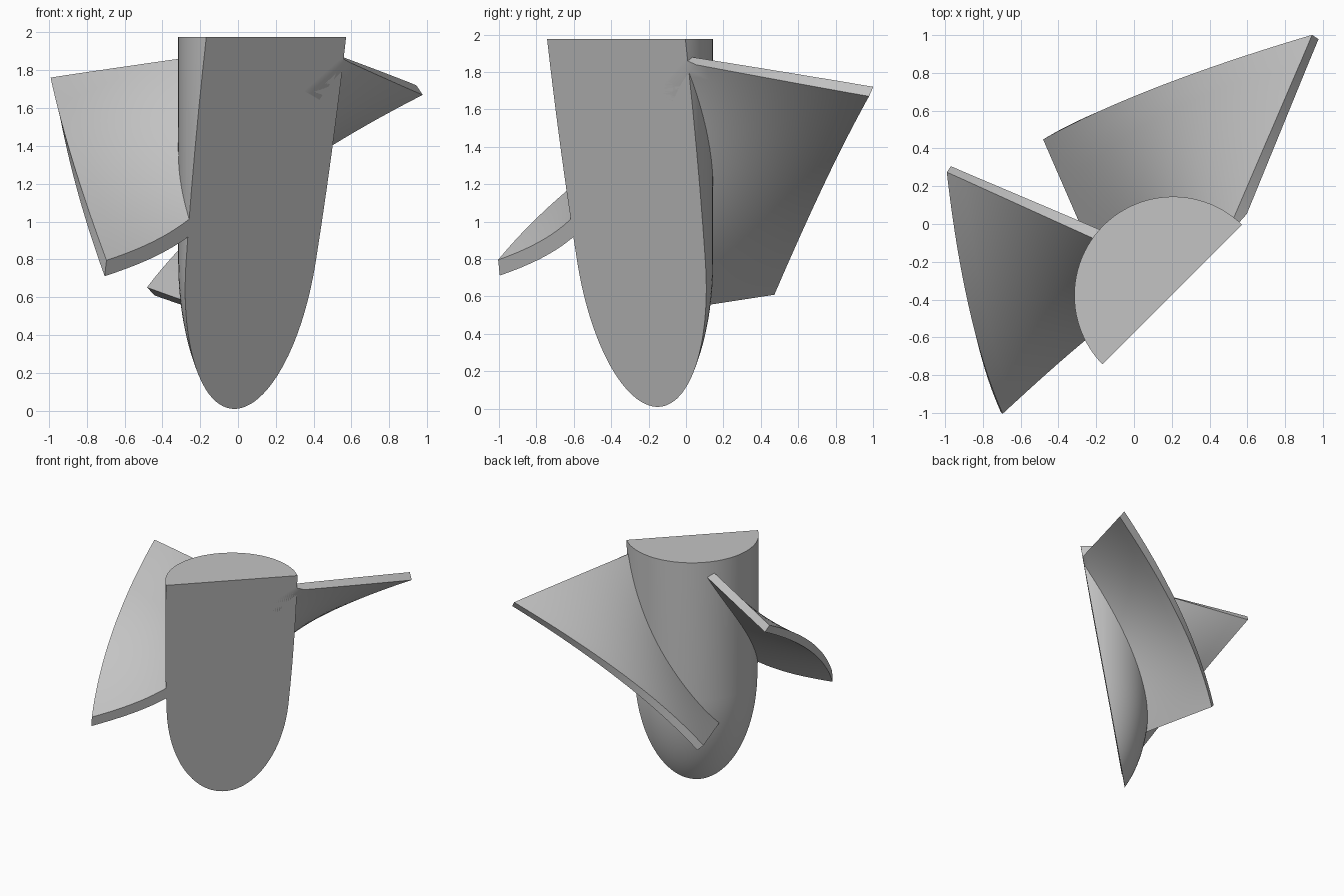
import bpy, bmesh, math
from mathutils import Vector

cube = bpy.data.objects.get("Cube")
if cube:
    bpy.data.objects.remove(cube, do_unlink=True)

grey = bpy.data.materials.new("plain grey")
grey.use_nodes = True
colour = (0.55, 0.55, 0.55, 1)
grey.diffuse_color = colour
grey.node_tree.nodes["Principled BSDF"].inputs["Base Color"].default_value = colour

AXIS = Vector((0.207, -0.378, 0))
RADIUS, TOP, DOME_Z, DOME_H = 0.523, 1.975, 0.78, 0.975
# Tilted section plane through the top centre and the lowest tip
TOP_MID = Vector((0.205, -0.37, TOP))
TIP = Vector((-0.02, -0.15, 0))
CUT_NORMAL = (TOP_MID - TIP).cross(Vector((1, 1, 0))).normalized()
if CUT_NORMAL.x < 0:
    CUT_NORMAL.negate()


def section(bm):
    """Cut away the front right half and close the cut."""
    res = bmesh.ops.bisect_plane(bm, geom=bm.verts[:] + bm.edges[:] + bm.faces[:],
                                 plane_co=TIP, plane_no=CUT_NORMAL, clear_outer=True)
    edges = [e for e in res["geom_cut"]
             if isinstance(e, bmesh.types.BMEdge) and e.is_boundary]
    if edges:
        bmesh.ops.holes_fill(bm, edges=edges, sides=0)
    bmesh.ops.recalc_face_normals(bm, faces=bm.faces[:])


def new_object(name, bm):
    mesh = bpy.data.meshes.new(name)
    bm.to_mesh(mesh)
    bm.free()
    mesh.materials.append(grey)
    obj = bpy.data.objects.new(name, mesh)
    bpy.context.collection.objects.link(obj)
    return obj


def smooth(obj):
    bpy.ops.object.select_all(action="DESELECT")
    obj.select_set(True)
    bpy.context.view_layer.objects.active = obj
    bpy.ops.object.shade_smooth_by_angle(angle=math.radians(30))


# Hub: cylinder with an elliptical nose, revolved then sectioned
bm = bmesh.new()
steps = 24
profile = [(RADIUS * math.sin(a), DOME_Z - DOME_H * math.cos(a))
           for a in (math.pi / 2 * i / steps for i in range(steps + 1))]
profile += [(RADIUS, TOP), (0, TOP)]
verts = [bm.verts.new(AXIS + Vector((r, 0, z))) for r, z in profile]
edges = [bm.edges.new(pair) for pair in zip(verts, verts[1:])]
bmesh.ops.spin(bm, geom=verts + edges, cent=AXIS, axis=(0, 0, 1),
               angle=math.tau, steps=96, use_duplicate=False)
bmesh.ops.remove_doubles(bm, verts=bm.verts[:], dist=0.0005)
bmesh.ops.dissolve_degenerate(bm, edges=bm.edges[:], dist=0.0001)
section(bm)
smooth(new_object("hub", bm))


def curve(points, t, mid=0.4):
    """Quadratic curve through three points."""
    a, b, c = (Vector(p) for p in points)
    return (a * (t - mid) * (t - 1) / mid + b * t * (t - 1) / (mid * (mid - 1))
            + c * t * (t - mid) / (1 - mid))


def blade(name, rim, root, along=40, across=10):
    """Twisted ruled sheet, thickened and sectioned."""
    bm = bmesh.new()
    grid = [[bm.verts.new(curve(rim, i / along).lerp(curve(root, i / along), j / across))
             for j in range(across + 1)] for i in range(along + 1)]
    for i in range(along):
        for j in range(across):
            bm.faces.new((grid[i][j], grid[i + 1][j], grid[i + 1][j + 1], grid[i][j + 1]))
    obj = new_object(name, bm)
    mod = obj.modifiers.new("thickness", "SOLIDIFY")
    mod.thickness, mod.offset = 0.065, 0
    bpy.context.view_layer.update()
    bm = bmesh.new()
    bm.from_object(obj, bpy.context.evaluated_depsgraph_get())
    obj.modifiers.remove(mod)
    section(bm)
    bm.to_mesh(obj.data)
    bm.free()
    smooth(obj)


# Blades: outer rim and buried root, from upper end to lower end
blade("back_blade",
      [(0.96, 0.99, 1.695), (0.25, 0.765, 1.28), (-0.46, 0.46, 0.63)],
      [(0.44, -0.25, 1.91), (0.25, -0.1, 1.31), (-0.15, -0.25, 0.52)])
blade("right_blade",
      [(-0.98, 0.29, 1.735), (-0.88, -0.40, 1.31), (-0.65, -1.10, 0.62)],
      [(0.0, -0.14, 1.89), (-0.05, -0.41, 1.26), (0.0, -0.77, 0.53)])
